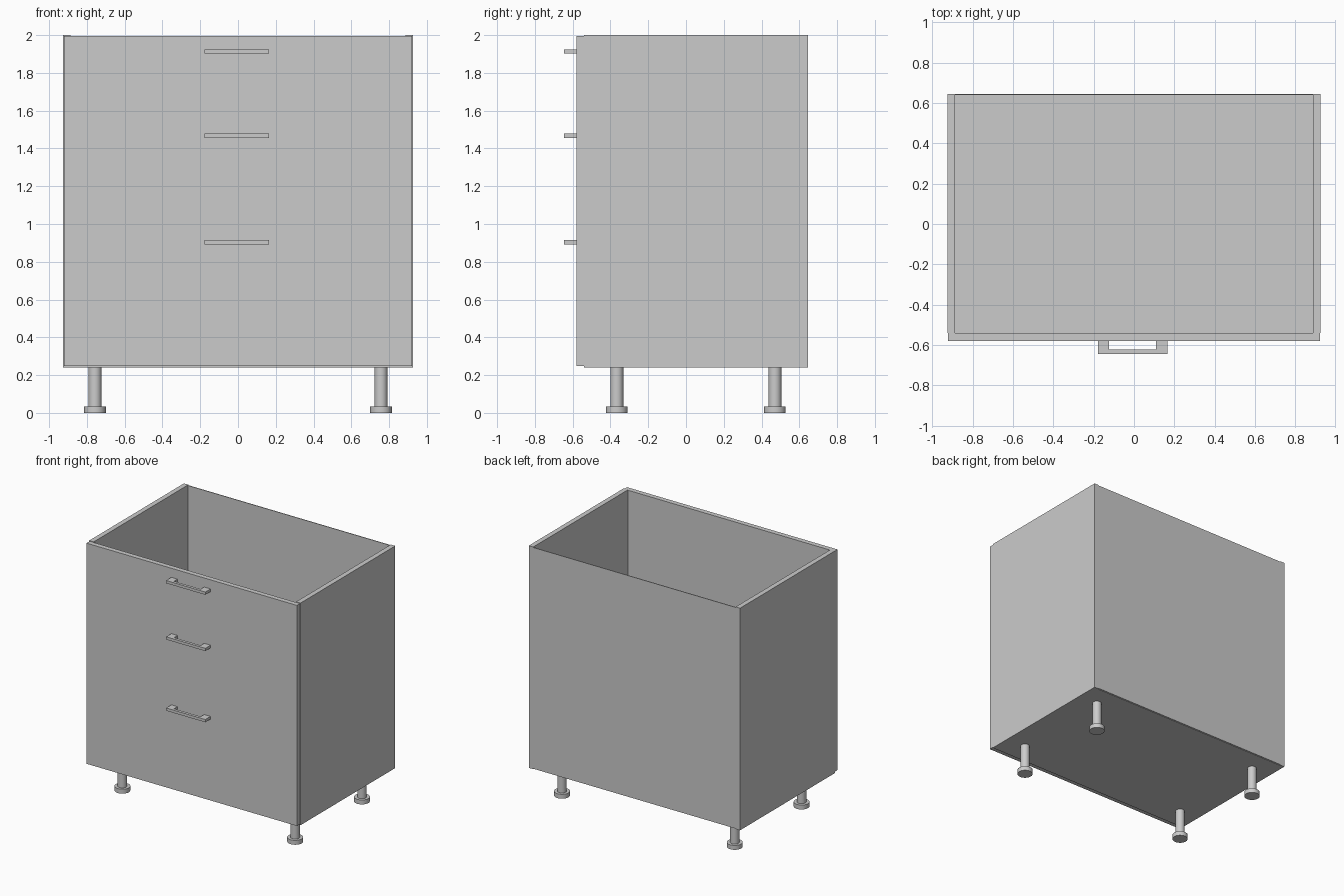
import bpy, bmesh

if "Cube" in bpy.data.objects:
    bpy.data.objects.remove(bpy.data.objects["Cube"])


def box(name, x0, x1, y0, y1, z0, z1):
    bm = bmesh.new()
    bmesh.ops.create_cube(bm, size=1)
    for v in bm.verts:
        v.co = (x1 if v.co.x > 0 else x0,
                y1 if v.co.y > 0 else y0,
                z1 if v.co.z > 0 else z0)
    return finish(name, bm)


def finish(name, bm):
    bmesh.ops.recalc_face_normals(bm, faces=bm.faces)
    me = bpy.data.meshes.new(name)
    bm.to_mesh(me)
    bm.free()
    ob = bpy.data.objects.new(name, me)
    bpy.context.collection.objects.link(ob)
    return ob


def cylinder(name, r, x, y, z0, z1):
    bpy.ops.mesh.primitive_cylinder_add(vertices=32, radius=r, depth=z1 - z0,
                                        location=(x, y, (z0 + z1) / 2))
    ob = bpy.context.object
    ob.name = name
    bpy.ops.object.shade_smooth_by_angle()


def handle(name, z):
    # flat U-shaped pull, extruded upwards
    profile = [(-0.178, -0.578), (-0.178, -0.645), (0.165, -0.645), (0.165, -0.578),
               (0.11, -0.578), (0.11, -0.623), (-0.124, -0.623), (-0.124, -0.578)]
    bm = bmesh.new()
    face = bm.faces.new([bm.verts.new((x, y, z - 0.011)) for x, y in profile])
    ext = bmesh.ops.extrude_face_region(bm, geom=[face])
    for v in ext["geom"]:
        if isinstance(v, bmesh.types.BMVert):
            v.co.z += 0.022
    finish(name, bm)


# Carcass, open at the top
box("left_side", -0.926, -0.887, -0.54, 0.646, 0.24, 2.0)
box("right_side", 0.887, 0.926, -0.54, 0.646, 0.24, 2.0)
box("bottom_panel", -0.887, 0.887, -0.54, 0.64, 0.24, 0.279)
box("back_panel", -0.922, 0.922, 0.64, 0.646, 0.244, 1.996)

# Front
box("drawer_front", -0.922, 0.922, -0.58, -0.541, 0.248, 1.996)
for i, z in enumerate((1.913, 1.467, 0.903)):
    handle(f"handle_{i + 1}", z)

# Legs with wider feet
for x in (-0.757, 0.757):
    for y in (-0.366, 0.471):
        cylinder("leg", 0.034, x, y, 0.035, 0.242)
        cylinder("foot", 0.057, x, y, 0.0, 0.035)
